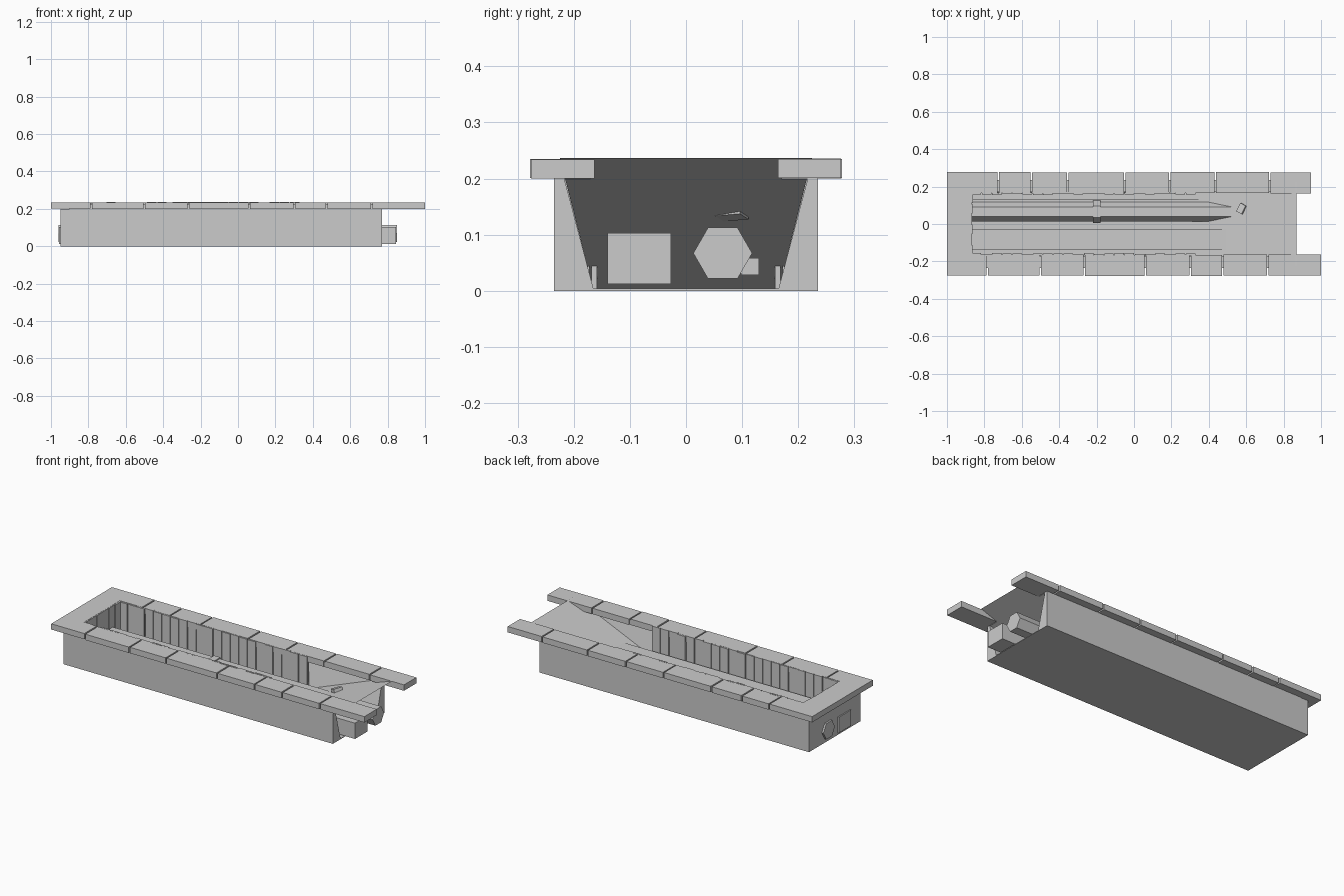
import bpy, bmesh, math, random
from mathutils import Vector

if "Cube" in bpy.data.objects:
    bpy.data.objects.remove(bpy.data.objects["Cube"])

random.seed(4)
grey = bpy.data.materials.new("plain grey")
grey.diffuse_color = (0.6, 0.6, 0.6, 1)
grey.use_nodes = True
grey.node_tree.nodes["Principled BSDF"].inputs["Base Color"].default_value = grey.diffuse_color


def finish(name, bm):
    bmesh.ops.recalc_face_normals(bm, faces=bm.faces)
    me = bpy.data.meshes.new(name)
    bm.to_mesh(me)
    bm.free()
    me.materials.append(grey)
    ob = bpy.data.objects.new(name, me)
    bpy.context.collection.objects.link(ob)
    return ob


def prism(name, points, direction):
    """Extrude a closed outline along a vector."""
    bm = bmesh.new()
    f = bm.faces.new([bm.verts.new(p) for p in points])
    ext = bmesh.ops.extrude_face_region(bm, geom=[f])
    moved = [g for g in ext["geom"] if isinstance(g, bmesh.types.BMVert)]
    bmesh.ops.translate(bm, verts=moved, vec=Vector(direction))
    return finish(name, bm)


def box(name, x0, x1, y0, y1, z0, z1):
    return prism(name, [(x0, y0, z0), (x1, y0, z0), (x1, y1, z0), (x0, y1, z0)],
                 (0, 0, z1 - z0))


def hexagon(x, r):
    return [(x, 0.0655 + r * math.cos(i * math.pi / 3),
             0.067 + r * math.sin(i * math.pi / 3)) for i in range(6)]


# trench body: channel with leaning inner sides, closed at the left end
X0, X1 = -0.95, 0.77
half = [(0.235, 0), (0.235, 0.2), (0.217, 0.2), (0.165, 0.004)]
outline = half + [(-y, z) for y, z in reversed(half)]
prism("trench_body", [(-0.87, y, z) for y, z in outline], (X1 + 0.87, 0, 0))
box("trench_end_wall", X0, -0.87, -0.235, 0.235, 0, 0.2)

# sloping earth ramp, a thin sheet
bm = bmesh.new()
bm.faces.new([bm.verts.new(p) for p in [
    (0.21, -0.165, 0.002), (0.87, -0.225, 0.237), (0.87, 0.225, 0.237), (0.21, 0.165, 0.002)]])
finish("earth_ramp", bm)

# retaining boards along both sides and the left end
n, step = 22, 1.2 / 22
for side, s in (("back", 1), ("front", -1)):
    for i in range(n):
        x = -0.87 + i * step
        j = random.uniform(0, 0.006)
        ys = sorted((s * (0.155 + j), s * (0.165 + j)))
        box(f"{side}_board_{i}", x + 0.002, x + step - 0.002, *ys, 0.003,
            0.232 + random.uniform(0, 0.005))
    # backing sheet behind the boards
    ys = sorted((s * 0.172, s * 0.175))
    box(f"{side}_board_backing", -0.87, 0.33, *ys, 0.003, 0.2)
for i in range(6):
    y = -0.165 + i * 0.055
    j = random.uniform(0, 0.006)
    box(f"end_board_{i}", -0.876 + j, -0.866 + j, y + 0.002, y + 0.053, 0.003, 0.234)

# six-sided pipe with a collar
pipe = prism("pipe", hexagon(-0.96, 0.0525), (1.81, 0, 0))
prism("pipe_collar", hexagon(-0.22, 0.06), (0.04, 0, 0))

# square duct and small conduit
box("square_duct", -0.957, 0.845, -0.14, -0.027, 0.012, 0.103)
box("small_conduit", -0.87, 0.41, 0.098, 0.13, 0.028, 0.058)

# loose brick lying on the ramp
brick = box("loose_brick", -0.017, 0.017, -0.025, 0.025, -0.008, 0.012)
brick.location = (0.575, 0.082, 0.138)
brick.rotation_euler = (0.08, -0.3, -0.5)

# coping: one U-shaped piece at the left end, then slabs along each side
prism("end_coping", [(-1, -0.275, 0.202), (-0.789, -0.275, 0.202), (-0.789, -0.163, 0.202),
                     (-0.87, -0.163, 0.202), (-0.87, 0.165, 0.202), (-0.729, 0.165, 0.202),
                     (-0.729, 0.278, 0.202), (-1, 0.278, 0.202)], (0, 0, 0.033))
joints = {
    "front": (-1, [-0.785, -0.5, -0.265, 0.06, 0.3, 0.475, 0.715, 1.004]),
    "back": (1, [-0.725, -0.55, -0.355, -0.05, 0.19, 0.435, 0.725, 0.949]),
}
for side, (s, xs) in joints.items():
    for i, (a, b) in enumerate(zip(xs, xs[1:])):
        j = random.uniform(-0.002, 0.002)
        ys = sorted((s * (0.165 + j), s * (0.277 + j / 2)))
        dz = random.uniform(-0.001, 0.001)
        box(f"{side}_coping_{i}", a + 0.004, b - 0.004, *ys, 0.201 + dz, 0.235 + dz)
    # thin bed under the coping joints
    ys = sorted((s * 0.17, s * 0.235))
    box(f"{side}_coping_bed", -0.9, 0.77, *ys, 0.199, 0.226)
